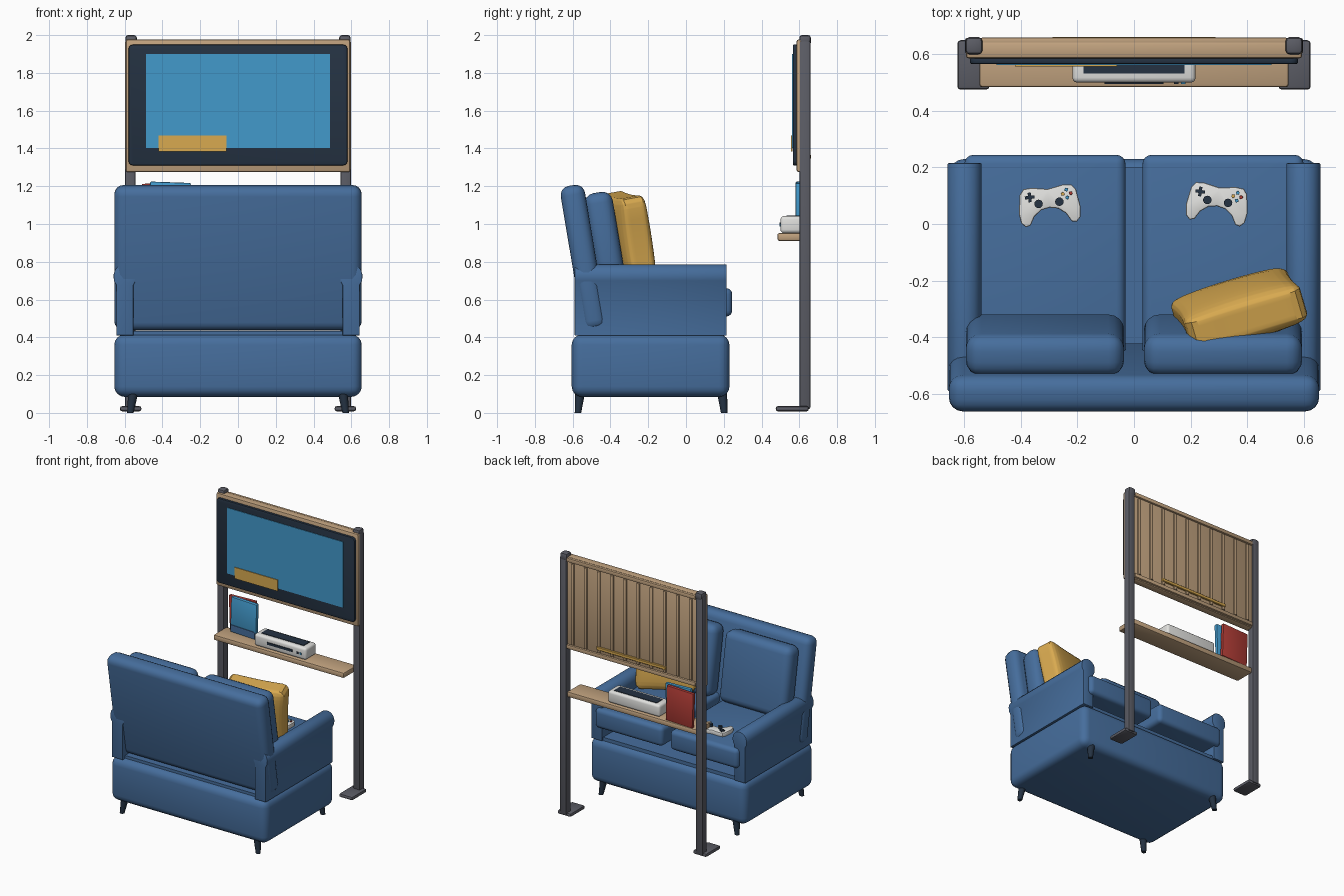
import bpy, bmesh, math
from mathutils import Matrix, Vector, Euler

if "Cube" in bpy.data.objects:
    bpy.data.objects.remove(bpy.data.objects["Cube"])


def mat(name, r, g, b):
    m = bpy.data.materials.new(name)
    m.diffuse_color = (r, g, b, 1)
    m.use_nodes = True
    m.node_tree.nodes["Principled BSDF"].inputs["Base Color"].default_value = m.diffuse_color
    return m


BLUE = mat("sofa blue", 0.061, 0.155, 0.335)
GOLD = mat("mustard", 0.69, 0.40, 0.08)
WOOD = mat("light wood", 0.53, 0.36, 0.21)
GREY = mat("dark grey metal", 0.105, 0.108, 0.13)
NAVY = mat("near black navy", 0.018, 0.032, 0.055)
SCREEN = mat("screen blue", 0.055, 0.32, 0.60)
WHITE = mat("off white", 0.75, 0.75, 0.73)
RED = mat("book red", 0.43, 0.045, 0.036)


def finish(bm, name, m):
    bmesh.ops.recalc_face_normals(bm, faces=bm.faces)
    me = bpy.data.meshes.new(name)
    bm.to_mesh(me)
    bm.free()
    ob = bpy.data.objects.new(name, me)
    me.materials.append(m)
    bpy.context.collection.objects.link(ob)
    return ob


def place(bm, loc, rot):
    e = Euler([math.radians(a) for a in rot])
    bm.transform(Matrix.Translation(loc) @ e.to_matrix().to_4x4())


def box(name, size, loc, m, bevel=0.0, seg=3, rot=(0, 0, 0)):
    """Rounded box given by size and centre."""
    bm = bmesh.new()
    bmesh.ops.create_cube(bm, size=1)
    bmesh.ops.scale(bm, vec=size, verts=bm.verts)
    if bevel:
        bmesh.ops.bevel(bm, geom=bm.edges[:], offset=bevel, segments=seg, profile=0.5, affect='EDGES')
    place(bm, loc, rot)
    return finish(bm, name, m)


def span(name, x, y, z, m, bevel=0.0, seg=3):
    """Rounded box given by its extents."""
    return box(name, [b - a for a, b in (x, y, z)], [(a + b) / 2 for a, b in (x, y, z)], m, bevel, seg)


def prism(name, pts, depth, m, bevel=0.0, loc=(0, 0, 0), rot=(0, 0, 0)):
    """Outline in local xy, extruded along local z."""
    bm = bmesh.new()
    f = bm.faces.new([bm.verts.new((x, y, 0)) for x, y in pts])
    r = bmesh.ops.extrude_face_region(bm, geom=[f])
    top = [v for v in r["geom"] if isinstance(v, bmesh.types.BMVert)]
    bmesh.ops.translate(bm, vec=(0, 0, depth), verts=top)
    if bevel:
        caps = [e for e in bm.edges if abs(e.verts[0].co.z - e.verts[1].co.z) < 1e-6]
        bmesh.ops.bevel(bm, geom=caps, offset=bevel, segments=2, profile=0.5, affect='EDGES')
    place(bm, loc, rot)
    return finish(bm, name, m)


def cone(name, r1, r2, a, b, m, n=16):
    """Tapered rod from a to b with level ends."""
    a, b = Vector(a), Vector(b)
    bm = bmesh.new()
    bmesh.ops.create_cone(bm, cap_ends=True, segments=n, radius1=r1, radius2=r2, depth=1)
    for v in bm.verts:
        t = v.co.z + 0.5
        v.co = Vector((v.co.x, v.co.y, 0)) + a.lerp(b, t)
    return finish(bm, name, m)


def pillow(name, size, loc, rot, m, puff=0.35, n=14):
    """Soft cushion: subdivided cube, thick in the middle (local y) and thin at the rim."""
    bm = bmesh.new()
    bmesh.ops.create_cube(bm, size=2)
    bmesh.ops.bevel(bm, geom=bm.edges[:], offset=0.25, segments=3, profile=0.5, affect='EDGES')
    bmesh.ops.subdivide_edges(bm, edges=bm.edges[:], cuts=5, use_grid_fill=True)
    for v in bm.verts:
        x, y, z = v.co
        k = (1 - puff) + puff * math.sqrt(max(0, (1 - x * x) * (1 - z * z)))
        v.co = (x * (1 - 0.05 * (1 - z * z)) * size[0] / 2, y * k * size[1] / 2,
                z * (1 - 0.05 * (1 - x * x)) * size[2] / 2)
    place(bm, loc, rot)
    return finish(bm, name, m)


# --- sofa (its open side faces +y) ---
span("sofa_base", (-0.655, 0.655), (-0.605, 0.23), (0.085, 0.415), BLUE, 0.055, 4)
span("seat_deck", (-0.56, 0.56), (-0.56, 0.2), (0.40, 0.434), BLUE)
box("sofa_back", (1.31, 0.13, 0.775), (0, -0.543, 0.822), BLUE, 0.05, 4, (9.5, 0, 0))
arm = [(-0.045, 0.41), (0.045, 0.41), (0.045, 0.675), (0.058, 0.70), (0.06, 0.73), (0.052, 0.758),
       (0.034, 0.778), (0.012, 0.786), (-0.012, 0.786), (-0.034, 0.778), (-0.052, 0.758),
       (-0.06, 0.73), (-0.058, 0.70), (-0.045, 0.675)]
for s, side in ((-1, "left"), (1, "right")):
    prism(side + "_arm", arm, 0.805, BLUE, 0.004, (s * 0.599, 0.215, 0), (90, 0, 0))
    box(side + "_seat_cushion", (0.57, 0.745, 0.15), (s * 0.315, -0.128, 0.585), BLUE, 0.032, 4)
    box(side + "_back_cushion", (0.56, 0.15, 0.52), (s * 0.315, -0.428, 0.91), BLUE, 0.055, 4, (9.5, 0, 0))
    for y, d in ((-0.56, -0.012), (0.19, 0.012)):
        cone(side + "_sofa_leg", 0.017, 0.028, (s * 0.57, y + d, 0), (s * 0.553, y, 0.12), NAVY)
pillow("throw_pillow", (0.44, 0.19, 0.50), (0.372, -0.305, 0.915), (10, 4, 17), GOLD)

# --- game controllers on the seat ---
half = [(0.0, 0.056), (0.055, 0.066), (0.085, 0.064), (0.1, 0.045), (0.11, -0.02), (0.105, -0.055),
        (0.09, -0.07), (0.073, -0.066), (0.056, -0.036), (0.03, -0.016), (0.0, -0.01)]
outline = half + [(-x, y) for x, y in half[-2:0:-1]]
for cx, cy, a, side in ((-0.3, 0.068, 6, "left"), (0.295, 0.073, -8, "right")):
    M = Matrix.Translation((cx, cy, 0)) @ Matrix.Rotation(math.radians(a), 4, 'Z')
    prism(side + "_controller", outline, 0.034, WHITE, 0.006, (cx, cy, 0.655), (0, 0, a))
    for w, h in ((0.034, 0.011), (0.011, 0.034)):
        box(side + "_direction_pad", (w, h, 0.008), M @ Vector((-0.066, 0.033, 0.692)), NAVY, rot=(0, 0, a))
    for x in (-0.037, 0.037):
        p = M @ Vector((x, 0.007, 0.685))
        cone(side + "_stick", 0.013, 0.015, p, p + Vector((0, 0, 0.025)), NAVY)
    for dx, dy, m in ((0, 1, SCREEN), (1, 0, RED), (0, -1, SCREEN), (-1, 0, GOLD)):
        p = M @ Vector((0.066 + dx * 0.014, 0.033 + dy * 0.014, 0.687))
        cone(side + "_button", 0.0065, 0.006, p, p + Vector((0, 0, 0.009)), m, 10)

# --- stand: posts, caps and feet ---
for s, side in ((-1, "left"), (1, "right")):
    span(side + "_post", (s * 0.57 - 0.028, s * 0.57 + 0.028), (0.602, 0.658), (0.02, 1.97), GREY, 0.008, 2)
    span(side + "_post_cap", (s * 0.566 - 0.03, s * 0.566 + 0.03), (0.6, 0.661), (1.945, 2.0), GREY, 0.014, 2)
    span(side + "_post_foot", (s * 0.568 - 0.057, s * 0.568 + 0.057), (0.475, 0.65), (0.008, 0.036), GREY, 0.012, 2)

# --- wooden panel with vertical ribs and rails at the back ---
span("wood_panel", (-0.595, 0.595), (0.585, 0.645), (1.275, 1.977), WOOD, 0.012, 2)
for z in (1.285, 1.942):
    span("panel_rail", (-0.54, 0.54), (0.635, 0.66), (z, z + 0.03), WOOD, 0.005, 2)
for i in range(10):
    x = -0.495 + 0.11 * i
    span("panel_rib", (x - 0.012, x + 0.012), (0.64, 0.656), (1.32, 1.935), WOOD, 0.004, 2)
span("back_accent_bar", (-0.29, 0.29), (0.645, 0.661), (1.343, 1.367), GOLD, 0.003, 1)

# --- television ---
prism_pts = []
for sx, sz, a0 in ((1, 1, 0), (-1, 1, 90), (-1, -1, 180), (1, -1, 270)):
    for k in range(4):
        t = math.radians(a0 + 30 * k)
        prism_pts.append((sx * 0.555 + 0.025 * math.cos(t), sz * 0.295 + 0.025 * math.sin(t)))
prism("screen_bezel", prism_pts, 0.022, NAVY, 0.006, (0, 0.588, 1.63), (90, 0, 0))
span("screen", (-0.487, 0.487), (0.562, 0.568), (1.402, 1.9), SCREEN)
span("screen_accent_bar", (-0.42, -0.06), (0.557, 0.563), (1.383, 1.468), GOLD)

# --- shelf, console and books ---
span("shelf", (-0.547, 0.547), (0.484, 0.645), (0.911, 0.952), WOOD, 0.01, 2)
span("console", (-0.218, 0.218), (0.5, 0.63), (0.952, 1.042), WHITE, 0.018, 3)
span("console_top_inset", (-0.178, 0.178), (0.533, 0.605), (1.038, 1.046), NAVY)
span("console_slot", (-0.105, 0.105), (0.495, 0.503), (0.99, 1.008), NAVY)
for x, m in ((0.15, NAVY), (0.175, SCREEN)):
    span("console_button", (x - 0.008, x + 0.008), (0.495, 0.503), (0.988, 1.002), m)
box("red_book", (0.225, 0.026, 0.265), (-0.393, 0.628, 1.084), RED, 0.006, 2, (0, -2, 0))
box("blue_book", (0.215, 0.028, 0.268), (-0.362, 0.595, 1.087), SCREEN, 0.006, 2, (0, 2, 0))
box("blue_book_band", (0.2, 0.004, 0.05), (-0.365, 0.58, 0.985), BLUE, rot=(0, 2, 0))

# --- smooth shading with sharp edges kept ---
for ob in bpy.context.scene.objects:
    ob.select_set(True)
    bpy.context.view_layer.objects.active = ob
bpy.ops.object.shade_smooth_by_angle(angle=math.radians(35))
